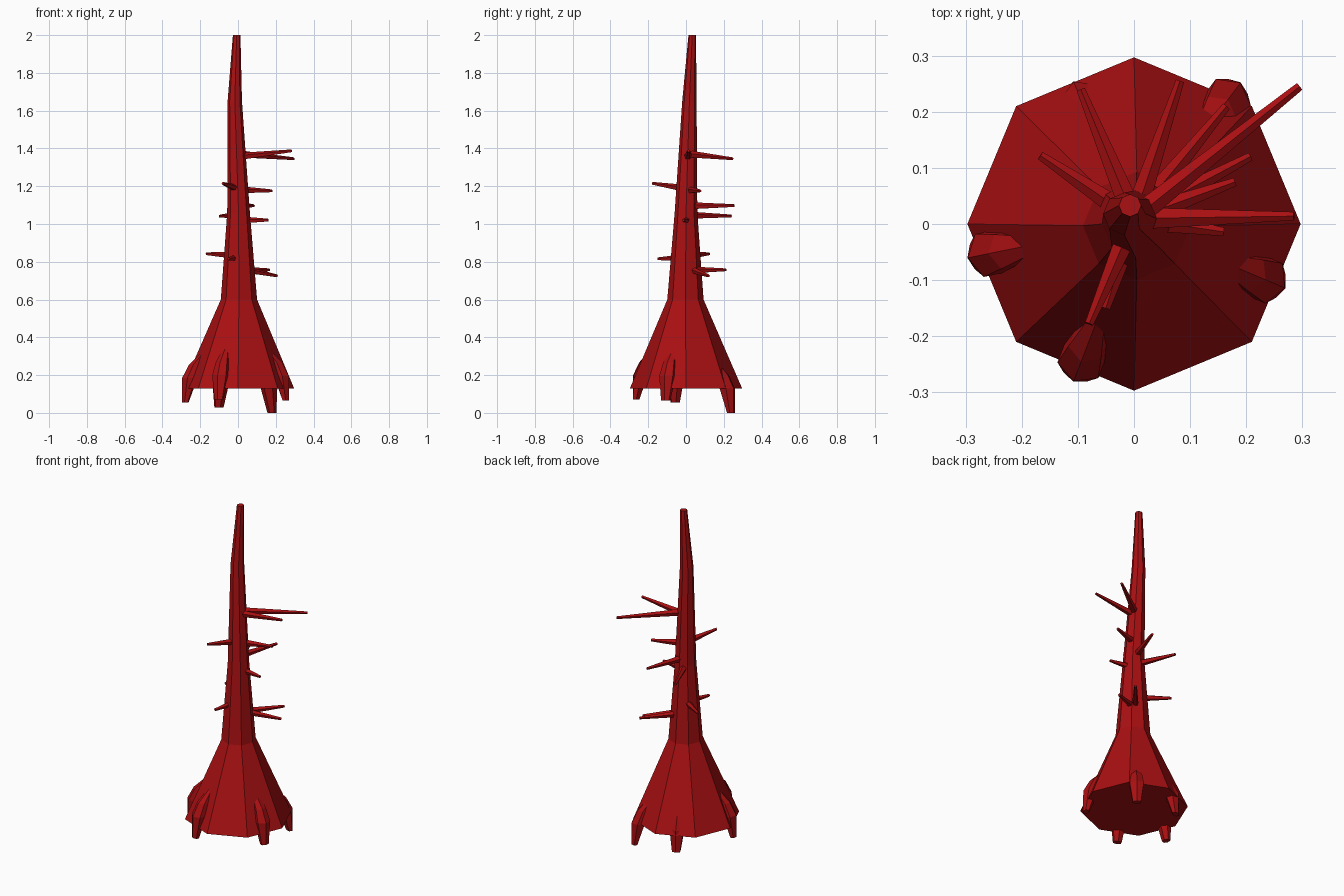
import bpy, bmesh, math
from mathutils import Vector, Matrix

cube = bpy.data.objects.get("Cube")
if cube:
    bpy.data.objects.remove(cube, do_unlink=True)

red = bpy.data.materials.new("deep red bark")
red.use_nodes = True
colour = (0.40, 0.005, 0.006, 1)
red.diffuse_color = colour
bsdf = red.node_tree.nodes["Principled BSDF"]
bsdf.inputs["Base Color"].default_value = colour
bsdf.inputs["Roughness"].default_value = 0.9


def loft(name, rings):
    """Join rings of points into a capped, flat-shaded tube."""
    bm = bmesh.new()
    loops = [[bm.verts.new(p) for p in ring] for ring in rings]
    n = len(loops[0])
    for a, b in zip(loops, loops[1:]):
        for i in range(n):
            j = (i + 1) % n
            bm.faces.new((a[i], a[j], b[j], b[i]))
    bm.faces.new(loops[0][::-1])
    bm.faces.new(loops[-1])
    bmesh.ops.recalc_face_normals(bm, faces=bm.faces)
    mesh = bpy.data.meshes.new(name)
    bm.to_mesh(mesh)
    bm.free()
    mesh.materials.append(red)
    obj = bpy.data.objects.new(name, mesh)
    bpy.context.collection.objects.link(obj)
    return obj


def ring(centre, u, v, sides, turn=0):
    """Points of an ellipse with half axes u and v."""
    angles = [turn + math.tau * i / sides for i in range(sides)]
    return [Vector(centre) + u * math.cos(a) + v * math.sin(a) for a in angles]


X, Y, Z = Vector((1, 0, 0)), Vector((0, 1, 0)), Vector((0, 0, 1))

# Trunk: flared skirt, then a thin slightly bent spire (x, y, z, radius)
trunk = [(0, 0, 0.13, 0.297), (0.005, -0.003, 0.6, 0.096), (0.003, 0, 1.06, 0.06),
         (-0.017, 0.018, 1.65, 0.038), (-0.007, 0.033, 2.0, 0.02)]
loft("trunk", [ring((x, y, z), X * r, Y * r, 8) for x, y, z, r in trunk])

# Roots: compass angle, tip distance, tip height
roots = [(191.5, 0.285, 0.055), (249, 0.283, 0.07), (-23, 0.275, 0.065),
         (53, 0.298, 0.0), (113, 0.258, 0.028)]
for k, (angle, reach, low) in enumerate(roots):
    out = Matrix.Rotation(math.radians(angle), 3, 'Z') @ X
    side = Z.cross(out)
    # Distance inward, height, half depth, half width
    profile = [(0.13, 0.30, 0.008, 0.008), (0.055, 0.20, 0.035, 0.036),
               (0.025, 0.13, 0.042, 0.045), (0.0, 0.0, 0.018, 0.026)]
    loft(f"root_{k + 1}", [ring(out * (reach - d) + Z * (low + h), out * a, side * b, 6)
                           for d, h, a, b in profile])

# Branches: height at the trunk, then the tip
branches = [(1.37, (0.295, 0.245, 1.345)), (1.355, (0.285, 0.014, 1.387)),
            (0.755, (0.165, 0.21, 0.757)), (0.765, (0.207, 0.12, 0.725)),
            (1.18, (0.18, 0.075, 1.175)), (1.02, (0.16, -0.014, 1.02)),
            (1.095, (0.082, 0.255, 1.097)), (1.045, (-0.095, 0.24, 1.042)),
            (0.832, (-0.167, 0.122, 0.842)), (1.185, (-0.08, -0.178, 1.215)),
            (0.822, (-0.05, -0.15, 0.815))]
for k, (height, tip) in enumerate(branches):
    root = Vector((0, 0.01, height))
    tip = Vector(tip)
    along = (tip - root).normalized()
    side = Z.cross(along).normalized()
    up = along.cross(side)
    start = root + along * 0.02
    loft(f"branch_{k + 1}", [ring(p, side * r, up * r, 5, math.pi / 2)
                             for p, r in ((start, 0.02), (tip, 0.008))])
